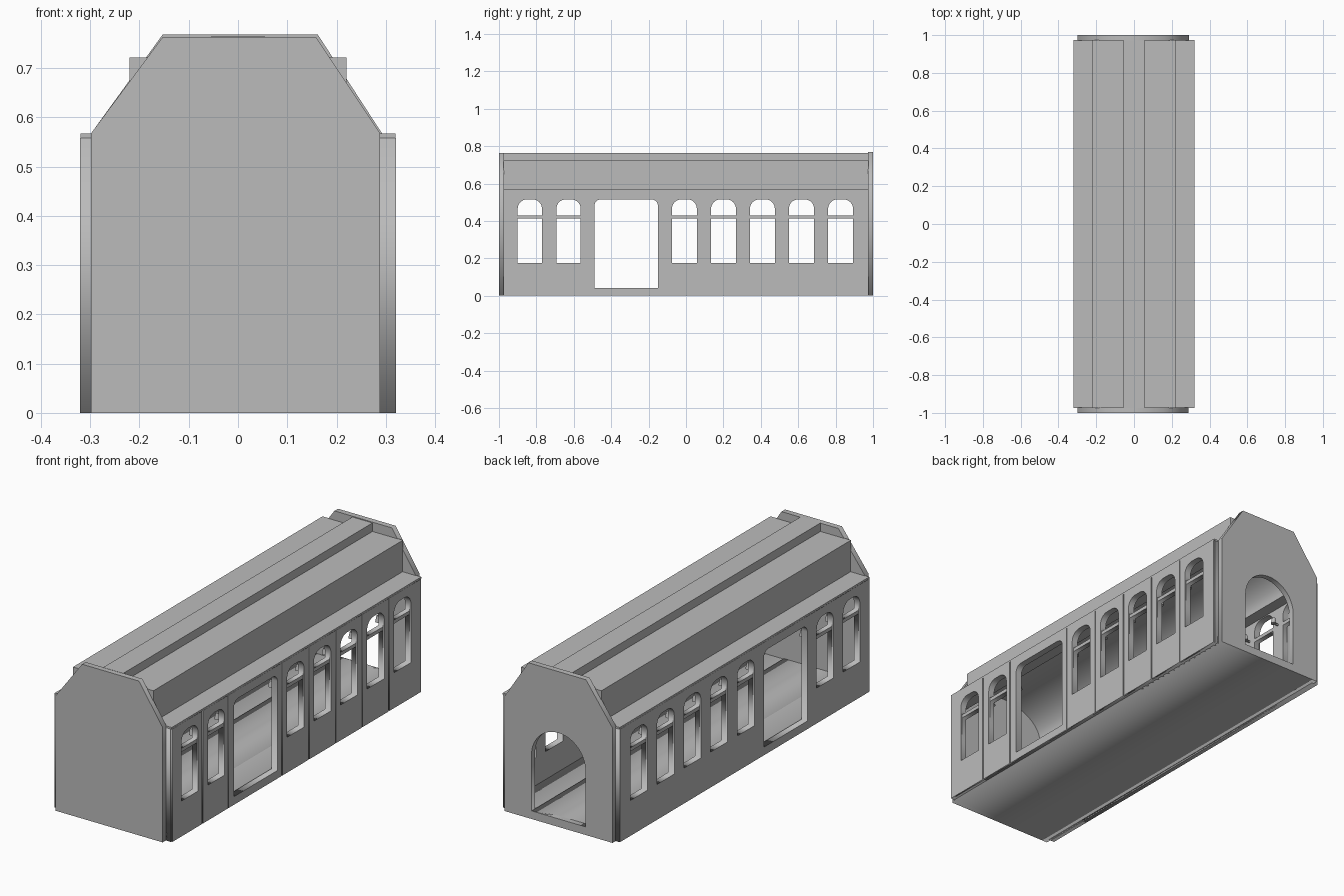
import bpy, math
from mathutils import Matrix

if "Cube" in bpy.data.objects:
    bpy.data.objects.remove(bpy.data.objects["Cube"])

grey = bpy.data.materials.new("plain_grey")
grey.diffuse_color = (0.5, 0.5, 0.5, 1)
grey.use_nodes = True
grey.node_tree.nodes["Principled BSDF"].inputs["Base Color"].default_value = grey.diffuse_color

# local (x, y, z) -> world (y, z, x) for side pieces, (x, z, -y) for cross-sections
SIDE = Matrix(((0, 0, 1, 0), (1, 0, 0, 0), (0, 1, 0, 0), (0, 0, 0, 1)))
CROSS = Matrix(((1, 0, 0, 0), (0, 0, -1, 0), (0, 1, 0, 0), (0, 0, 0, 1)))


def plate(name, outlines, frame, lo, hi):
    """Filled 2D outlines (inner ones become holes), extruded from lo to hi along the world axis."""
    cu = bpy.data.curves.new(name, 'CURVE')
    cu.dimensions, cu.fill_mode, cu.extrude = '2D', 'BOTH', (hi - lo) / 2
    for pts in outlines:
        sp = cu.splines.new('POLY')
        sp.points.add(len(pts) - 1)
        for p, q in zip(sp.points, pts):
            p.co = (q[0], q[1], 0, 1)
        sp.use_cyclic_u = True
    tmp = bpy.data.objects.new(name, cu)
    bpy.context.collection.objects.link(tmp)
    dg = bpy.context.evaluated_depsgraph_get()
    me = bpy.data.meshes.new_from_object(tmp.evaluated_get(dg))
    bpy.data.objects.remove(tmp)
    mid = (lo + hi) / 2
    shift = (mid, 0, 0) if frame is SIDE else (0, mid, 0)
    me.transform(Matrix.Translation(shift) @ frame)
    me.materials.clear()
    me.materials.append(grey)
    ob = bpy.data.objects.new(name, me)
    bpy.context.collection.objects.link(ob)
    return ob


def box(name, x0, x1, y0, y1, z0, z1):
    return plate(name, [rect(x0, x1, z0, z1)], CROSS, y0, y1)


def rect(a, b, c, d):
    return [(a, c), (b, c), (b, d), (a, d)]


def round_top(a, b, c, d, r, n=8):
    """Rectangle with its two upper corners rounded."""
    arc = [(math.cos(i * math.pi / 2 / n) * r, math.sin(i * math.pi / 2 / n) * r) for i in range(n + 1)]
    return ([(a, c), (b, c)] + [(b - r + x, d - r + y) for x, y in arc]
            + [(a + r - x, d - r + y) for x, y in reversed(arc)])


# Openings along each side
WINDOWS = [(-.90, -.77), (-.693, -.563), (-.075, .058), (.134, .267), (.342, .475), (.55, .685), (.76, .893)]
DOOR = round_top(-.49, -.15, .04, .515, .035)
SEAMS = [-.975, -.735, -.535, -.115, .096, .305, .513, .722, .975]

panes, tall = [], []
for a, b in WINDOWS:
    panes += [rect(a, b, .175, .412), round_top(a, b, .43, .515, .05)]
    tall.append(round_top(a, b, .175, .515, .05))

for side, s in (("right", 1), ("left", -1)):
    # structural wall with crossbars left between the panes
    lo, hi = sorted((s * .288, s * .314))
    plate(side + "_wall", [rect(-.975, .975, 0, .558), DOOR] + panes, SIDE, lo, hi)
    # outer cladding, split into bays on the right side only
    lo, hi = sorted((s * .314, s * .321))
    if s > 0:
        skins = [rect(a + .003, b - .003, 0, .558) for a, b in zip(SEAMS, SEAMS[1:])]
    else:
        skins = [rect(-.975, .975, 0, .558)]
    plate(side + "_cladding", skins + [DOOR] + tall, SIDE, lo, hi)
    # small interior wall lamps between the windows
    for y in SEAMS[1:-1]:
        lo, hi = sorted((s * .262, s * .29))
        box(side + "_lamp_arm", lo, hi, y - .004, y + .004, .425, .433)
        bpy.ops.mesh.primitive_cone_add(vertices=12, radius1=.014, radius2=.008, depth=.03,
                                        location=(s * .262, y, .442))
        lamp = bpy.context.object
        lamp.name = side + "_lamp_shade"
        lamp.data.materials.append(grey)

# Stepped roof with a vaulted ceiling, one cross-section
half = [(.32, .558), (.32, .567), (.22, .567), (.22, .722), (.055, .722), (.055, .764)]
vault = [(math.cos(math.pi * i / 32) * .23, .52 + math.sin(math.pi * i / 32) * .145) for i in range(33)]
section = ([(.288, .52), (.288, .558)] + half + [(-x, z) for x, z in reversed(half)]
           + [(-.288, .558), (-.288, .52)] + vault[::-1])
roof = plate("roof", [section], CROSS, -.975, .975)
bpy.ops.object.select_all(action='DESELECT')
roof.select_set(True)
bpy.context.view_layer.objects.active = roof
bpy.ops.object.shade_smooth_by_angle(angle=math.radians(25))

# Floor with a slightly raised walkway
box("floor", -.30, .30, -.975, .975, 0, .037)
box("walkway", -.147, .145, -.998, .998, .002, .04)


def gable(dx, top):
    return [(-.298, 0), (.288 + dx, 0), (.288 + dx, .568), (.158 + dx, top), (-.153, top), (-.298, .568)]


# End walls: solid at the front, arched doorway at the back
plate("front_end_wall", [gable(0, .763)], CROSS, -1, -.972)
plate("back_end_wall", [gable(.004, .768), round_top(-.15, .145, .04, .465, .1475, 16)], CROSS, .972, 1)
